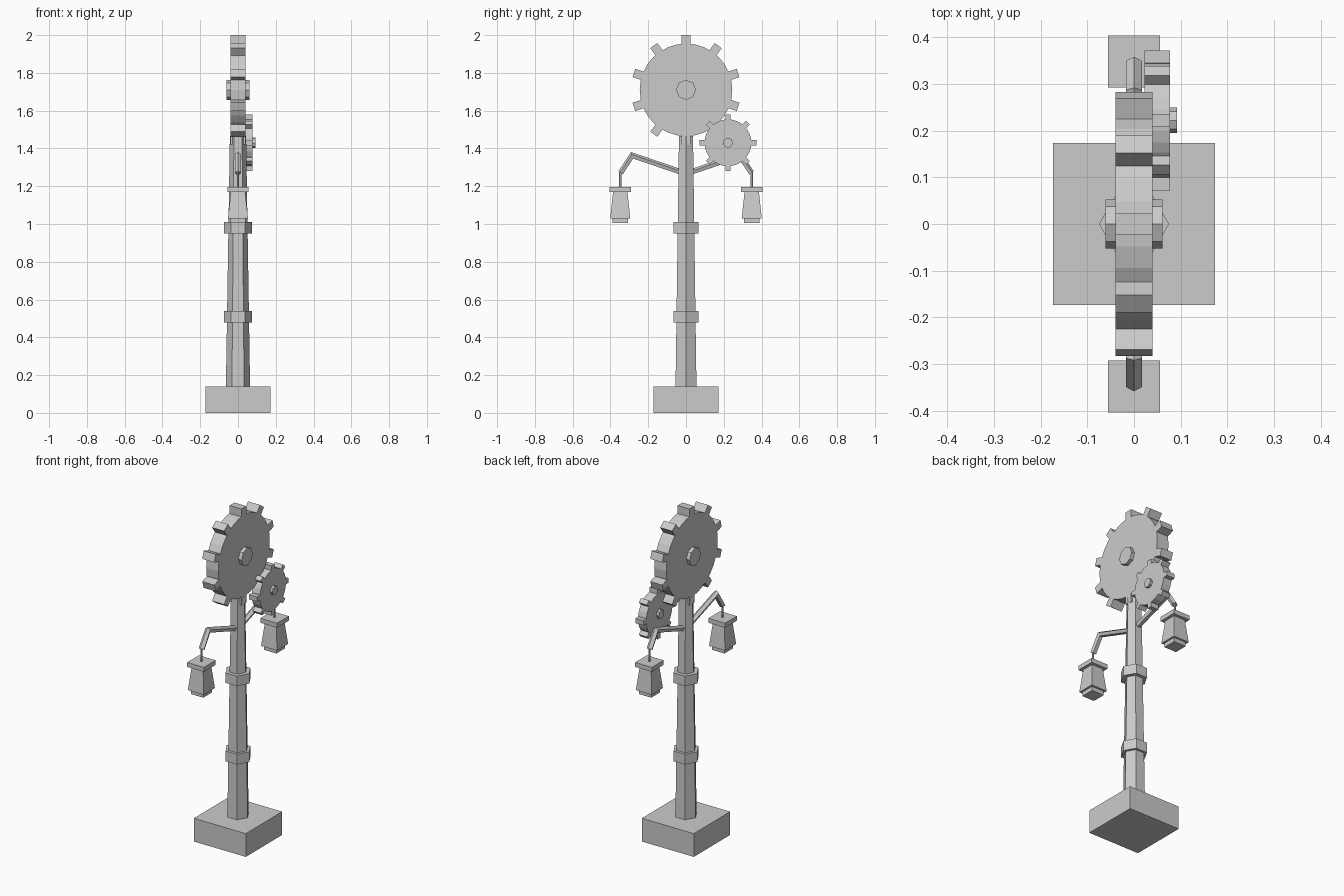
import bpy
import bmesh
from math import pi, sin, cos
from mathutils import Matrix, Vector

if "Cube" in bpy.data.objects:
    bpy.data.objects.remove(bpy.data.objects["Cube"])

grey = bpy.data.materials.new("plain grey")
grey.use_nodes = True
grey.diffuse_color = (0.6, 0.6, 0.6, 1)
grey.node_tree.nodes["Principled BSDF"].inputs["Base Color"].default_value = (0.6, 0.6, 0.6, 1)


def finish(name, bm):
    bmesh.ops.recalc_face_normals(bm, faces=bm.faces)
    mesh = bpy.data.meshes.new(name)
    bm.to_mesh(mesh)
    bm.free()
    mesh.materials.append(grey)
    obj = bpy.data.objects.new(name, mesh)
    bpy.context.collection.objects.link(obj)
    return obj


def prism(bm, start, end, r1, r2, sides, turn=0.0):
    """Tapered prism running between two points."""
    start, end = Vector(start), Vector(end)
    axis = end - start
    place = Matrix.Translation((start + end) / 2) @ axis.to_track_quat("Z", "Y").to_matrix().to_4x4()
    bmesh.ops.create_cone(bm, cap_ends=True, segments=sides, radius1=r1, radius2=r2,
                          depth=axis.length, matrix=place @ Matrix.Rotation(turn, 4, "Z"))


def post_part(name, z1, z2, r1, r2, sides=6, turn=pi / 2):
    bm = bmesh.new()
    prism(bm, (0, 0, z1), (0, 0, z2), r1, r2, sides, turn)
    return finish(name, bm)


def gear(name, centre, radius, tip, half, teeth, tooth_width, hub_radius, hub_half):
    """Toothed wheel facing along x, with a hub through the middle."""
    bm = bmesh.new()
    c = Vector(centre)
    side = Vector((1, 0, 0))
    prism(bm, c - side * half, c + side * half, radius, radius, 32)
    prism(bm, c - side * hub_half, c + side * hub_half, hub_radius, hub_radius, 8)
    inner = radius * 0.9
    for i in range(teeth):
        place = (Matrix.Translation(c) @ Matrix.Rotation(2 * pi * i / teeth, 4, "X")
                 @ Matrix.Translation((0, 0, (inner + tip) / 2))
                 @ Matrix.Diagonal((half * 2, tooth_width, tip - inner, 1)))
        bmesh.ops.create_cube(bm, size=1, matrix=place)
    return finish(name, bm)


def bent_arm(name, s):
    """Five-sided bar swept along a bent path in the yz plane."""
    path = [Vector((0, s * y, z)) for y, z in ((0.0, 1.265), (0.285, 1.362), (0.345, 1.27))]
    bm = bmesh.new()
    rings = []
    for i, p in enumerate(path):
        before = (p - path[i - 1]).normalized() if i else (path[1] - p).normalized()
        after = (path[i + 1] - p).normalized() if i < len(path) - 1 else before
        along = (before + after).normalized()
        across = Vector((1, 0, 0))
        up = across.cross(along) * s
        stretch = 1 / along.dot(before)
        rings.append([bm.verts.new(p + across * sin(a) * 0.018 + up * cos(a) * 0.016 * stretch)
                      for a in (2 * pi * k / 5 for k in range(5))])
    for a, b in zip(rings, rings[1:]):
        for k in range(5):
            n = (k + 1) % 5
            bm.faces.new((a[k], a[n], b[n], b[k]))
    bm.faces.new(rings[0])
    bm.faces.new(rings[-1])
    return finish(name, bm)


def lantern(name, y):
    """Square lantern: cap, flared body and foot."""
    bm = bmesh.new()
    for z1, z2, w1, w2 in ((1.17, 1.197, 0.056, 0.056),
                           (1.03, 1.17, 0.053, 0.038),
                           (1.005, 1.03, 0.041, 0.041)):
        root2 = 2 ** 0.5
        prism(bm, (0, y, z1), (0, y, z2), w1 * root2, w2 * root2, 4, pi / 4)
    return finish(name, bm)


# Pedestal, tapered post and collars
post_part("base_block", 0, 0.14, 0.173 * 2 ** 0.5, 0.173 * 2 ** 0.5, 4, pi / 4)
post_part("post", 0.14, 1.465, 0.064, 0.043)
post_part("lower_collar", 0.478, 0.54, 0.075, 0.075)
post_part("upper_collar", 0.95, 1.01, 0.075, 0.075)

# Meshing gears
gear("large_gear", (0, 0, 1.71), 0.245, 0.29, 0.04, 10, 0.046, 0.053, 0.061)
gear("small_gear", (0.05, 0.222, 1.43), 0.124, 0.15, 0.027, 8, 0.028, 0.027, 0.042)

# Arms with hanging lanterns
for side, s in (("front", -1), ("back", 1)):
    bent_arm(side + "_arm", s)
    bm = bmesh.new()
    prism(bm, (0, s * 0.348, 1.19), (0, s * 0.348, 1.275), 0.006, 0.006, 6)
    finish(side + "_hanger", bm)
    lantern(side + "_lantern", s * 0.348)
